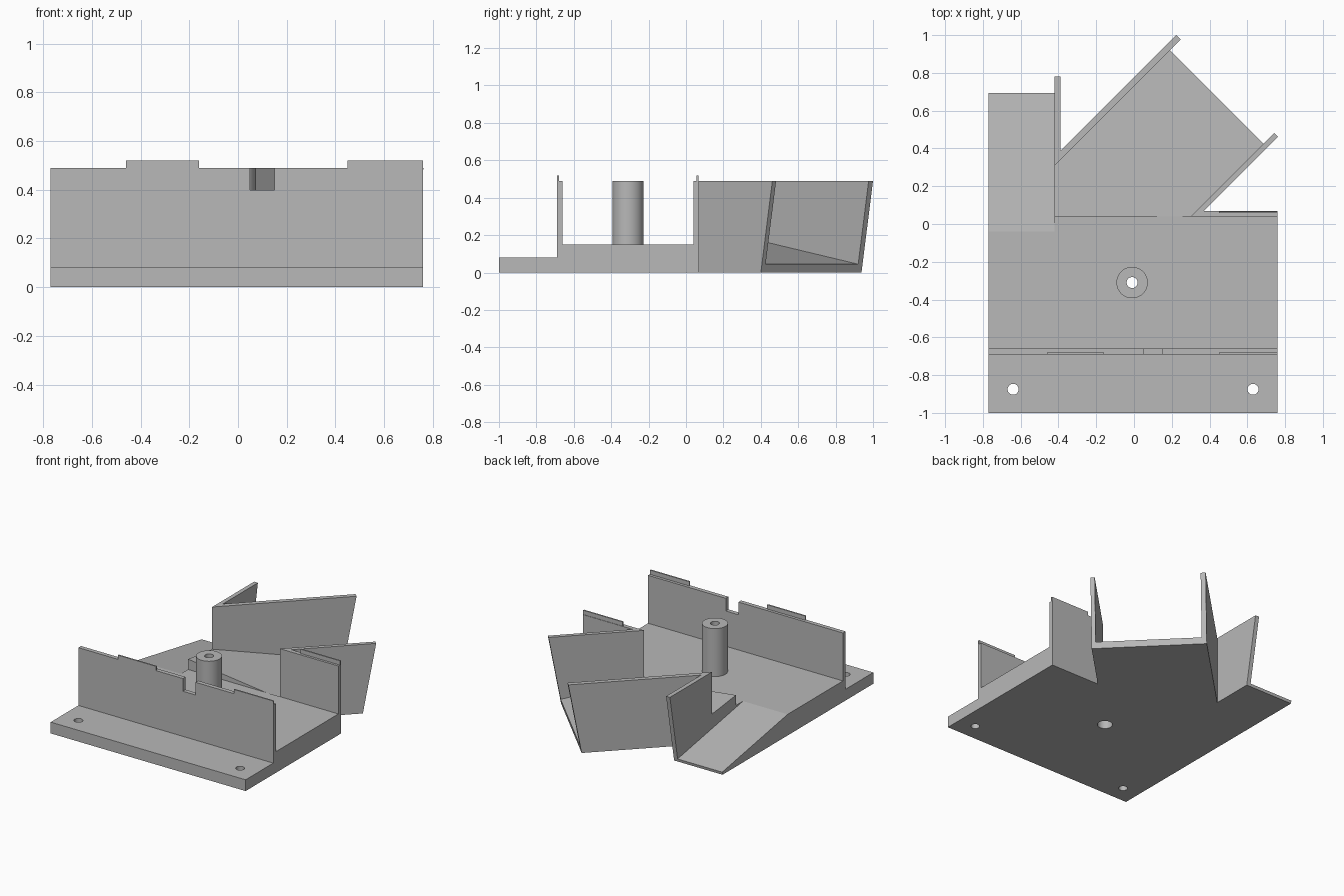
import bpy, bmesh
from math import sqrt

if "Cube" in bpy.data.objects:
    bpy.data.objects.remove(bpy.data.objects["Cube"], do_unlink=True)

GREY = (0.48, 0.48, 0.48, 1)
grey = bpy.data.materials.new("plain grey")
grey.use_nodes = True
grey.diffuse_color = GREY
grey.node_tree.nodes["Principled BSDF"].inputs["Base Color"].default_value = GREY

FLOOR, TOP, TAB = 0.15, 0.49, 0.52   # main heights
LEFT, RIGHT, SIDE = -0.77, 0.76, -0.42


def loft(name, lower, upper):
    """Closed solid between two matching rings of points."""
    bm = bmesh.new()
    a = [bm.verts.new(p) for p in lower]
    b = [bm.verts.new(p) for p in upper]
    bm.faces.new(a)
    bm.faces.new(b)
    for i in range(len(a)):
        j = (i + 1) % len(a)
        bm.faces.new((a[i], a[j], b[j], b[i]))
    bmesh.ops.recalc_face_normals(bm, faces=bm.faces)
    mesh = bpy.data.meshes.new(name)
    bm.to_mesh(mesh)
    bm.free()
    obj = bpy.data.objects.new(name, mesh)
    bpy.context.collection.objects.link(obj)
    mesh.materials.append(grey)
    return obj


def at(points, z):
    return [(x, y, z) for x, y in points]


def slab(name, points, z0, z1):
    return loft(name, at(points, z0), at(points, z1))


def box(name, x0, x1, y0, y1, z0, z1):
    return slab(name, [(x0, y0), (x1, y0), (x1, y1), (x0, y1)], z0, z1)


def cylinder(name, x, y, r, z0, z1):
    bpy.ops.mesh.primitive_cylinder_add(vertices=48, radius=r, depth=z1 - z0,
                                        location=(x, y, (z0 + z1) / 2))
    obj = bpy.context.object
    obj.name = name
    obj.data.materials.append(grey)
    return obj


def drill(obj, x, y, r, z0, z1):
    cutter = cylinder("cutter", x, y, r, z0, z1)
    cutter.hide_render = True
    mod = obj.modifiers.new("hole", 'BOOLEAN')
    mod.operation, mod.solver, mod.object = 'DIFFERENCE', 'EXACT', cutter
    bpy.context.view_layer.objects.active = obj
    bpy.ops.object.modifier_apply(modifier=mod.name)
    bpy.data.objects.remove(cutter, do_unlink=True)


def diag(s, t):
    """Point at distance s along the angled chute, t across it."""
    return ((s - t) / sqrt(2), (s + t) / sqrt(2))


# Mounting flange with two screw holes
flange = box("front_flange", LEFT, RIGHT, -1, -0.69, 0, 0.08)
for x in (-0.64, 0.63):
    drill(flange, x, -0.875, 0.029, -0.1, 0.2)

# Main floor, stepped back where the side ramp starts
base = slab("base_floor", [(LEFT, -0.69), (RIGHT, -0.69), (RIGHT, 0.04),
                           (SIDE, 0.04), (SIDE, -0.04), (LEFT, -0.04)], 0, FLOOR)

# Hollow post, bored through the floor with a wider recess underneath
post = cylinder("post", -0.01, -0.31, 0.083, FLOOR, TOP)
for part in (base, post):
    drill(part, -0.01, -0.31, 0.029, -0.1, 0.6)
drill(base, -0.01, -0.31, 0.05, -0.1, 0.1)

# Front wall with its notch, and thin raised tabs
wall = [(LEFT, FLOOR), (RIGHT, FLOOR), (RIGHT, TOP), (0.15, TOP),
        (0.15, 0.4), (0.05, 0.4), (0.05, TOP), (LEFT, TOP)]
loft("front_wall", [(x, -0.69, z) for x, z in wall], [(x, -0.66, z) for x, z in wall])
box("front_tab_right", -0.46, -0.16, -0.69, -0.68, TOP, TAB)
box("front_tab_left", 0.45, RIGHT, -0.69, -0.68, TOP, TAB)

# Back wall and tab
corner_b = [(0.30, 0.04), (0.37, 0.07)]
slab("back_wall", [corner_b[0], (RIGHT, 0.04), (RIGHT, 0.07), corner_b[1]], 0, TOP)
box("back_tab", 0.45, RIGHT, 0.057, 0.067, TOP, TAB)

# Straight side ramp
ramp = [(-0.04, 0), (0.69, 0), (0.694, 0.02), (-0.04, FLOOR)]
loft("side_ramp", [(LEFT, y, z) for y, z in ramp], [(SIDE, y, z) for y, z in ramp])

# Angled chute floor, sloping down along the diagonal
IN_A, OUT_A, IN_B, OUT_B = 0.516, 0.549, -0.184, -0.212
END_LOW, END_TOP = 0.778, 0.865
start = [(SIDE, 0.04), corner_b[0]]
corner_a = [(SIDE, 0.31), (-0.39, 0.388)]


def chute_outline(end):
    return start + [diag(end, IN_B), diag(end, IN_A), corner_a[0]]


def chute_height(x, y):
    return FLOOR - 0.169 * ((x + y) / sqrt(2) - 0.163)


loft("chute_floor", at(chute_outline(END_LOW), 0),
     [(x, y, chute_height(x, y)) for x, y in chute_outline(END_LOW + 0.008)])

# Chute walls, with ends square to the sloping floors
for name, corner, inner, outer in (("chute_wall_right", corner_a, IN_A, OUT_A),
                                   ("chute_wall_left", corner_b, IN_B, OUT_B)):
    low, high = ([*corner, diag(e, outer), diag(e, inner)] for e in (END_LOW, END_TOP))
    loft(name, at(low, 0), at(high, TOP))
low, high = ([*corner_a, (-0.39, y), (SIDE, y)] for y in (0.69, 0.78))
loft("ramp_wall", at(low, 0), at(high, TOP))

# Smooth the round surfaces, keep all other edges sharp
bpy.ops.object.select_all(action='DESELECT')
for obj in (flange, base, post):
    obj.select_set(True)
bpy.context.view_layer.objects.active = post
bpy.ops.object.shade_smooth_by_angle()
